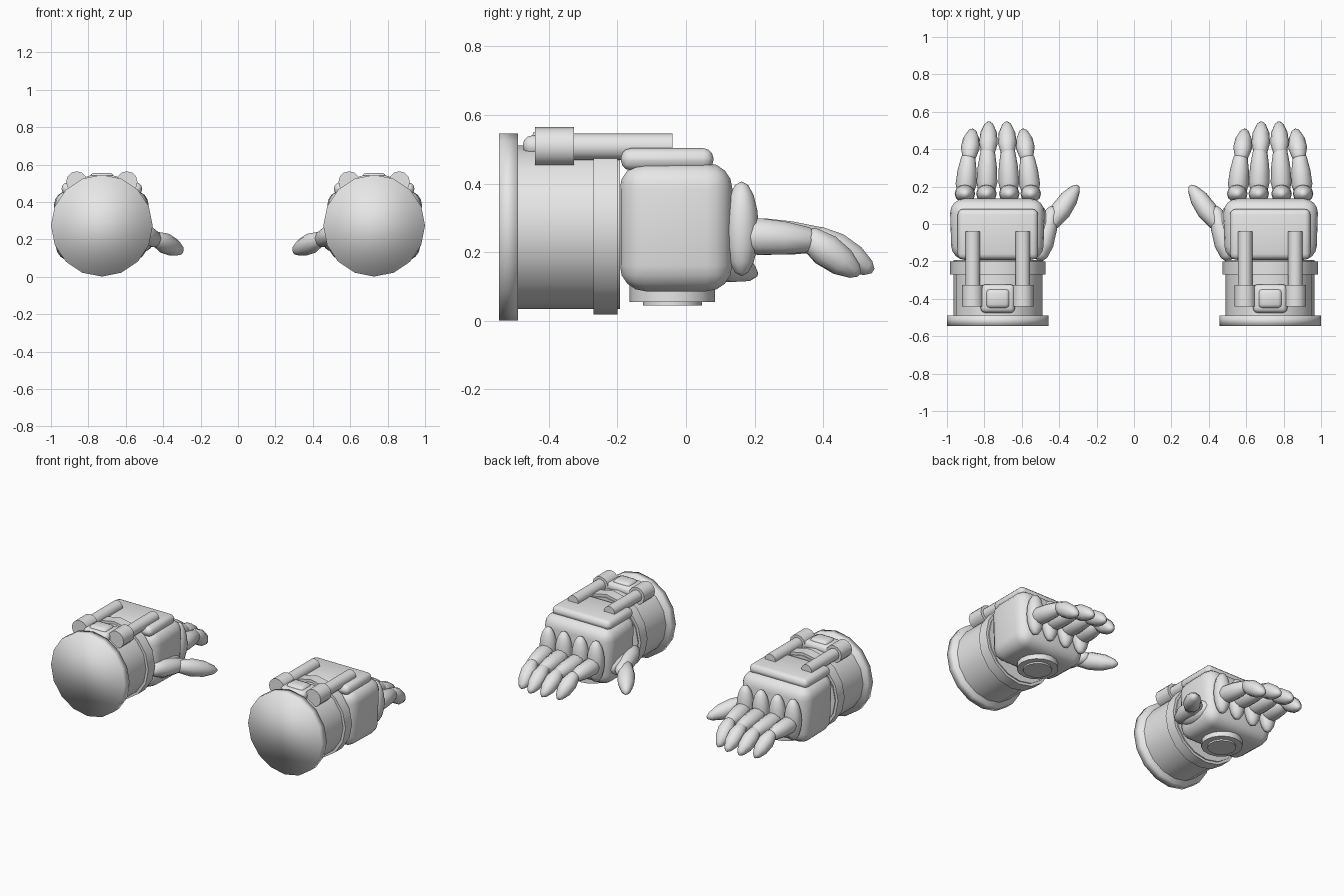
import bpy, bmesh
from math import pi, cos, sin, radians
from mathutils import Vector, Matrix

cube = bpy.data.objects.get("Cube")
if cube:
    bpy.data.objects.remove(cube)

grey = bpy.data.materials.new("light grey")
grey.use_nodes = True
grey.diffuse_color = (0.8, 0.8, 0.8, 1)
grey.node_tree.nodes["Principled BSDF"].inputs["Base Color"].default_value = (0.8, 0.8, 0.8, 1)

CX, CZ = 0.728, 0.273   # axis of the left gauntlet


def finish(name, bm, sharp=180):
    """Smooth-shaded object, mirrored to the other hand."""
    bmesh.ops.recalc_face_normals(bm, faces=bm.faces)
    for f in bm.faces:
        f.smooth = True
    mesh = bpy.data.meshes.new(name)
    bm.to_mesh(mesh)
    bm.free()
    if sharp < 180:
        mesh.set_sharp_from_angle(angle=radians(sharp))
    mesh.materials.append(grey)
    ob = bpy.data.objects.new(name, mesh)
    bpy.context.scene.collection.objects.link(ob)
    mod = ob.modifiers.new("other hand", 'MIRROR')
    mod.use_mirror_merge = False
    return ob


def lathe(name, a, b, profile, sides=16, sharp=180):
    """Turned solid from a to b; profile holds (fraction, radius)."""
    a, b = Vector(a), Vector(b)
    turn = (b - a).to_track_quat('Z', 'Y')
    bm = bmesh.new()
    rings = []
    for t, r in profile:
        rings.append([bm.verts.new(a.lerp(b, t) + turn @ Vector(
            (r * cos(2 * pi * i / sides), r * sin(2 * pi * i / sides), 0)))
            for i in range(sides)])
    for lo, hi in zip(rings, rings[1:]):
        for i in range(sides):
            j = (i + 1) % sides
            bm.faces.new((lo[i], lo[j], hi[j], hi[i]))
    bm.faces.new(rings[0][::-1])
    bm.faces.new(rings[-1])
    return finish(name, bm, sharp)


def drum(name, y0, y1, r, x=CX, z=CZ, sharp=180, sides=16):
    return lathe(name, (x, y0, z), (x, y1, z), [(0, r), (1, r)], sides, sharp)


def rounded_box(name, lo, hi, bevel, segments=3, shape=None):
    lo, hi = Vector(lo), Vector(hi)
    bm = bmesh.new()
    bmesh.ops.create_cube(bm, size=1, matrix=Matrix.Translation((lo + hi) / 2)
                          @ Matrix.Diagonal((*(hi - lo), 1)))
    bmesh.ops.bevel(bm, geom=bm.edges[:], offset=bevel, segments=segments,
                    profile=0.5, affect='EDGES')
    if shape:
        for v in bm.verts:
            shape(v.co)
    return finish(name, bm)


def ellipsoid(name, centre, radii, sides=12):
    bm = bmesh.new()
    bmesh.ops.create_uvsphere(bm, u_segments=sides, v_segments=8, radius=1,
                              matrix=Matrix.Translation(centre) @ Matrix.Diagonal((*radii, 1)))
    return finish(name, bm)


# Cuff with its closed rear flange and wrist ring
drum("cuff_flange", -0.545, -0.49, 0.272)
drum("cuff", -0.5, -0.193, 0.238, sharp=60)
drum("wrist_ring", -0.27, -0.2, 0.255, sharp=60)


# Palm block, narrower towards the wrist and underside
def taper(co):
    k = 1 - 0.22 * max(0, -0.02 - co.y) - 0.25 * max(0, 0.3 - co.z)
    co.x = CX + (co.x - CX) * k


rounded_box("palm", (CX - 0.25, -0.193, 0.086), (CX + 0.255, 0.135, 0.46), 0.075, 4, taper)
rounded_box("back_plate", (CX - 0.215, -0.19, 0.438), (CX + 0.215, 0.08, 0.503), 0.03, 3)

# Round pad under the palm
for name, r, z in (("palm_pad", 0.124, 0.054), ("palm_pad_centre", 0.086, 0.044)):
    lathe(name, (CX - 0.01, -0.04, z), (CX - 0.01, -0.04, 0.12), [(0, r), (1, r)], 16, 60)

# Pistons along the back of the hand
for side in (-1, 1):
    x = CX + side * 0.134
    drum("piston_rod", -0.35, -0.04, 0.039, x, 0.507, 60, 12)
    drum("piston_head", -0.44, -0.327, 0.057, x, 0.507, 60, 12)

# Buckle between the pistons
rounded_box("buckle", (CX - 0.092, -0.475, 0.48), (CX + 0.092, -0.323, 0.54), 0.026, 3)
rounded_box("buckle_plate", (CX - 0.063, -0.45, 0.5), (CX + 0.063, -0.348, 0.555), 0.02, 2)

# Fingers: knuckle, near segment and curled tip
near = [(0, 0.025), (0.08, 0.042), (0.3, 0.056), (0.6, 0.051), (0.9, 0.038), (1, 0.02)]
tip = [(0, 0.015), (0.1, 0.036), (0.4, 0.05), (0.7, 0.044), (0.92, 0.025), (1, 0.008)]
for side in (-1, 1):
    for base, joint, end, reach in ((0.061, 0.053, 0.047, 0.04), (0.176, 0.156, 0.135, 0)):
        x0, x1, x2 = (CX + side * d for d in (base, joint, end))
        ellipsoid("knuckle", (x0, 0.162, 0.268), (0.055, 0.05, 0.138))
        lathe("finger_near", (x0, 0.14, 0.25), (x1, 0.38 + reach, 0.235), near, 10)
        lathe("finger_tip", (x1, 0.34 + reach / 2, 0.255),
              (x2, 0.505 + reach, 0.135 + reach / 4), tip, 10)

# Thumb
ellipsoid("thumb_root", (0.505, -0.03, 0.2), (0.055, 0.13, 0.065))
lathe("thumb_near", (0.51, -0.19, 0.23), (0.43, 0.09, 0.19), near, 10)
lathe("thumb_tip", (0.455, -0.02, 0.21), (0.30, 0.205, 0.135),
      [(t, r * 1.1) for t, r in tip], 10)
